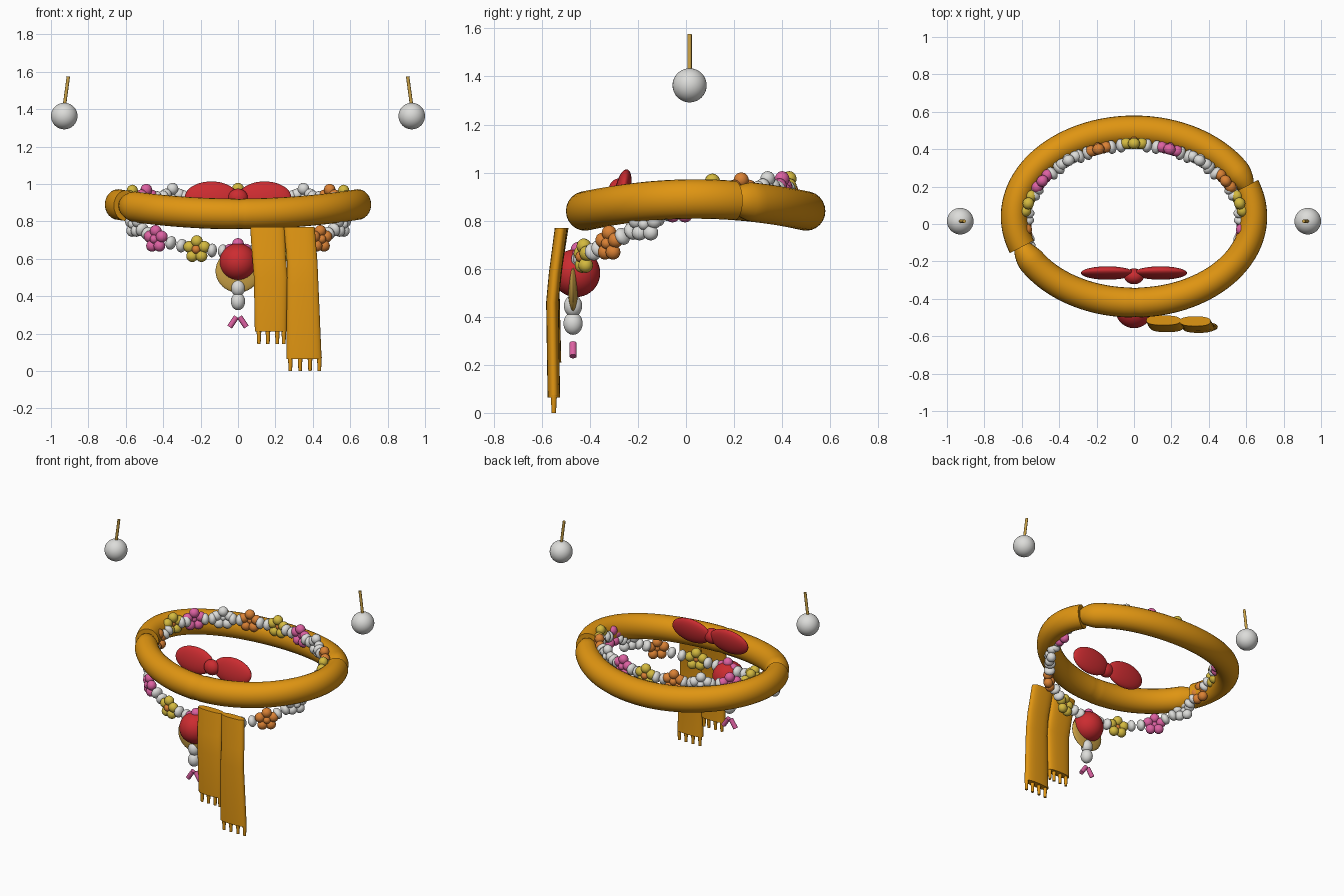
import bpy, bmesh, math
from mathutils import Vector, Matrix

if "Cube" in bpy.data.objects:
    bpy.data.objects.remove(bpy.data.objects["Cube"])

def mat(name, c):
    m = bpy.data.materials.new(name)
    m.diffuse_color = (*c, 1)
    m.use_nodes = True
    m.node_tree.nodes["Principled BSDF"].inputs["Base Color"].default_value = m.diffuse_color
    return m

SCARF = mat("scarf amber", (0.74, 0.30, 0.006))
RED = mat("red", (0.60, 0.025, 0.03))
WHITE = mat("pearl white", (0.72, 0.72, 0.70))
YELLOW = mat("yellow", (0.66, 0.49, 0.05))
ORANGE = mat("orange", (0.70, 0.22, 0.035))
PINK = mat("pink", (0.72, 0.12, 0.36))
GOLD = mat("gold", (0.60, 0.36, 0.06))

def finish(name, bm, mats):
    me = bpy.data.meshes.new(name)
    bmesh.ops.recalc_face_normals(bm, faces=bm.faces)
    for f in bm.faces:
        f.smooth = True
    bm.to_mesh(me)
    bm.free()
    for m in mats:
        me.materials.append(m)
    ob = bpy.data.objects.new(name, me)
    bpy.context.collection.objects.link(ob)
    bpy.context.view_layer.objects.active = ob
    ob.select_set(True)
    bpy.ops.object.shade_smooth_by_angle(angle=math.radians(40))
    ob.select_set(False)
    return ob

def ball(bm, loc, scale, rot=Matrix.Identity(4), mi=0, seg=16):
    M = Matrix.Translation(loc) @ rot @ Matrix.Diagonal((*scale, 1))
    r = bmesh.ops.create_uvsphere(bm, u_segments=seg, v_segments=seg * 5 // 8, radius=1, matrix=M)
    for f in {f for v in r["verts"] for f in v.link_faces}:
        f.material_index = mi

def ellipsoid(name, loc, scale, m, rot=Matrix.Identity(4)):
    bm = bmesh.new()
    ball(bm, loc, scale, rot, 0, 32)
    return finish(name, bm, [m])

def rod(bm, a, b, r1, r2):
    a, b = Vector(a), Vector(b)
    q = (b - a).to_track_quat('Z', 'Y').to_matrix().to_4x4()
    bmesh.ops.create_cone(bm, cap_ends=True, segments=12, radius1=r1, radius2=r2,
                          depth=(b - a).length, matrix=Matrix.Translation((a + b) / 2) @ q)

def loft(bm, rings):
    rows = [[bm.verts.new(p) for p in ring] for ring in rings]
    n = len(rows[0])
    for r0, r1 in zip(rows, rows[1:]):
        for i in range(n):
            bm.faces.new((r0[i], r0[(i + 1) % n], r1[(i + 1) % n], r1[i]))
    bm.faces.new(rows[0])
    bm.faces.new(rows[-1])

# Scarf loop: two wraps, each starting gathered and ending full
def wrap(name, t0, pinch_at=None):
    rings, N, S = [], 72, 24
    for i in range(N + 1):
        u = i / N
        t = t0 + math.pi * u
        c = Vector((0.64 * math.cos(t), 0.04 + 0.46 * math.sin(t), 0.89 - 0.05 * math.sin(t) ** 2))
        out = Vector((0.46 * math.cos(t), 0.64 * math.sin(t), 0)).normalized()
        k = 0.62 + 0.38 * min(1, u / 0.05) ** 0.7
        if pinch_at is not None and abs(t - pinch_at) < 0.02:
            k *= 0.96
        rr = 0.072 + 0.008 * math.sin(t) ** 2
        rings.append([c + out * (k * rr * math.cos(a)) + Vector((0, 0, k * 0.082 * math.sin(a)))
                      for a in (2 * math.pi * j / S for j in range(S))])
    bm = bmesh.new()
    loft(bm, rings)
    finish(name, bm, [SCARF])

wrap("scarf_back_wrap", 0.36)
wrap("scarf_front_wrap", math.pi + 0.36, 1.5 * math.pi)

# Hanging scarf tails with fringe: stations are (z, y, x left, x right)
def tail(name, stations, fringe_x, z_end):
    bm = bmesh.new()
    rings = []
    for z, y, xl, xr in stations:
        ring = []
        for j in range(28):
            a = 2 * math.pi * j / 28
            ca, sa = math.cos(a), math.sin(a)
            ring.append(((xl + xr) / 2 + (xr - xl) / 2 * math.copysign(abs(ca) ** 0.8, ca),
                         y + 0.026 * math.copysign(abs(sa) ** 0.8, sa), z))
        rings.append(ring)
    loft(bm, rings)
    zb, yb = stations[-1][:2]
    for x in fringe_x:
        rod(bm, (x, yb, zb + 0.01), (x, yb, z_end), 0.013, 0.009)
    finish(name, bm, [SCARF])

tail("scarf_tail_short", [(0.77, -0.515, 0.065, 0.25), (0.62, -0.538, 0.075, 0.255),
                          (0.50, -0.552, 0.085, 0.265), (0.21, -0.545, 0.09, 0.26)],
     (0.112, 0.16, 0.21, 0.245), 0.145)
tail("scarf_tail_long", [(0.77, -0.52, 0.245, 0.41), (0.58, -0.545, 0.262, 0.425),
                         (0.46, -0.556, 0.262, 0.43), (0.065, -0.55, 0.258, 0.447)],
     (0.28, 0.332, 0.385, 0.435), 0.0)

# Garland: half path from back to front, mirrored, with flower colours per side
half = [(0.19, 0.40, 0.93), (0.35, 0.34, 0.93), (0.49, 0.23, 0.925), (0.565, 0.11, 0.92),
        (0.575, -0.03, 0.86), (0.555, -0.17, 0.785), (0.44, -0.32, 0.705), (0.22, -0.425, 0.65)]
right = [PINK, WHITE, ORANGE, YELLOW] * 2
left = [ORANGE, WHITE, PINK, YELLOW] * 2
stops = [((0, 0.43, 0.93), YELLOW)] + list(zip(half, right)) + [((0, -0.45, 0.635), PINK)]
stops += [((-p[0], p[1], p[2]), m) for p, m in reversed(list(zip(half, left)))]

def flower(i, p, m):
    p = Vector(p)
    out = Vector((p.x / 0.33, (p.y + 0.01) / 0.19, 0)).normalized()
    rot = out.to_track_quat('Z', 'Y').to_matrix().to_4x4()
    bm = bmesh.new()
    for k in range(5):
        a = math.pi / 2 + 2 * math.pi * k / 5
        off = rot @ Vector((0.044 * math.cos(a), 0.044 * math.sin(a), 0))
        ball(bm, p + off, (0.032, 0.032, 0.03), rot)
    ball(bm, p + out * 0.012, (0.024, 0.024, 0.024), rot, 1)
    finish(f"flower_{i}", bm, [m, ORANGE if m is YELLOW else m])

beads = bmesh.new()
for i, (p, m) in enumerate(stops):
    flower(i, p, m)
    a, b = Vector(p), Vector(stops[(i + 1) % len(stops)][0])
    rot = (b - a).to_track_quat('Z', 'Y').to_matrix().to_4x4()
    for f in (0.37, 0.63):
        ball(beads, a.lerp(b, f), (0.037, 0.037, 0.026), rot)
finish("garland_beads", beads, [WHITE])

# Pendant: red ball, gold disc, pearl drops and two small tassels
ellipsoid("pendant_ball", (0, -0.457, 0.582), (0.1, 0.1, 0.1), RED)
ellipsoid("pendant_disc", (0, -0.47, 0.535), (0.12, 0.022, 0.115), GOLD)
ellipsoid("pendant_pearl_upper", (0, -0.47, 0.445), (0.038, 0.038, 0.045), WHITE)
ellipsoid("pendant_pearl_lower", (0, -0.47, 0.372), (0.038, 0.04, 0.047), WHITE)
bm = bmesh.new()
for s in (-1, 1):
    rod(bm, (s * 0.008, -0.47, 0.29), (s * 0.045, -0.47, 0.235), 0.015, 0.015)
finish("pendant_tassels", bm, [PINK])

# Bow
for side, s in (("left", -1), ("right", 1)):
    rot = Matrix.Rotation(-0.2, 4, 'X')
    ellipsoid(f"bow_loop_{side}", (s * 0.142, -0.262, 0.93), (0.142, 0.032, 0.085), RED, rot)
ellipsoid("bow_knot", (0, -0.28, 0.925), (0.053, 0.042, 0.05), RED)

# Pearl earrings
for side, s in (("left", -1), ("right", 1)):
    ellipsoid(f"earring_pearl_{side}", (s * 0.929, 0.015, 1.363), (0.071, 0.071, 0.071), WHITE)
    bm = bmesh.new()
    rod(bm, (s * 0.928, 0.015, 1.42), (s * 0.907, 0.015, 1.575), 0.009, 0.009)
    finish(f"earring_hook_{side}", bm, [GOLD])
